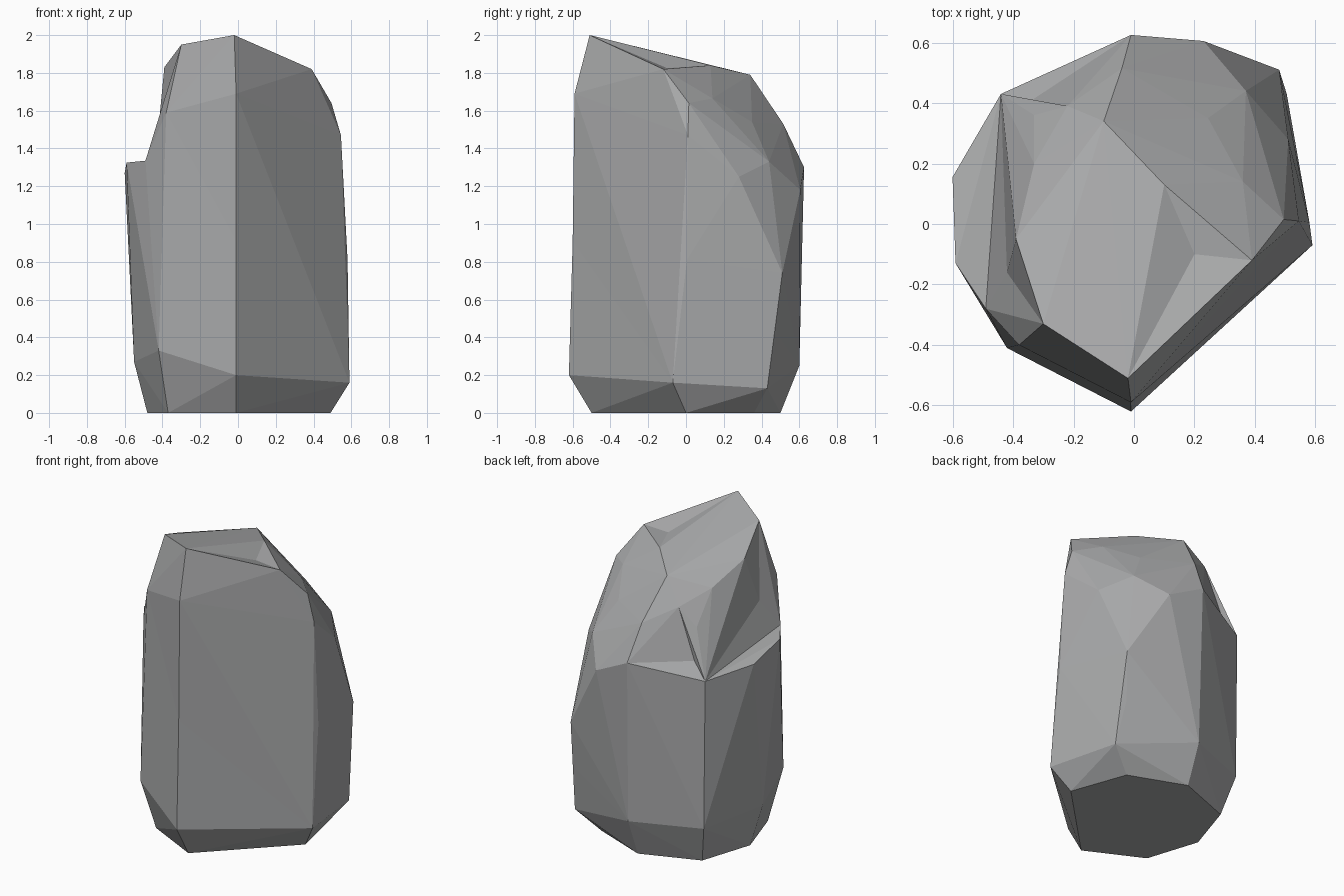
import bpy, bmesh
from mathutils import Vector

if "Cube" in bpy.data.objects:
    bpy.data.objects.remove(bpy.data.objects["Cube"])

stone = bpy.data.materials.new("stone grey")
stone.diffuse_color = (0.40, 0.405, 0.41, 1)
stone.use_nodes = True
stone.node_tree.nodes["Principled BSDF"].inputs["Base Color"].default_value = stone.diffuse_color


def shrink_wrap_rock(name, corners, centre):
    """Wrap corners in a faceted skin. Dented corners are pushed outward until
    the hull picks them up, then every corner goes back to its real place."""
    real = [Vector(c) for c in corners]
    centre = Vector(centre)
    pushed = [c.copy() for c in real]
    for _ in range(60):
        bm = bmesh.new()
        verts = [bm.verts.new(c) for c in pushed]
        bmesh.ops.convex_hull(bm, input=list(bm.verts), use_existing_faces=False)
        missed = [i for i, v in enumerate(verts) if not v.link_faces]
        if not missed:
            break
        for i in missed:
            pushed[i] = centre + (pushed[i] - centre) * 1.008
        last = bm
        bm = None
        last.free()
    if bm is None:
        bm = bmesh.new()
        verts = [bm.verts.new(c) for c in pushed]
        bmesh.ops.convex_hull(bm, input=list(bm.verts), use_existing_faces=False)
    for v, c in zip(verts, real):
        v.co = c
    bmesh.ops.delete(bm, geom=[v for v in verts if not v.link_faces], context='VERTS')
    bmesh.ops.recalc_face_normals(bm, faces=list(bm.faces))
    mesh = bpy.data.meshes.new(name)
    bm.to_mesh(mesh)
    bm.free()
    mesh.materials.append(stone)
    ob = bpy.data.objects.new(name, mesh)
    bpy.context.collection.objects.link(ob)
    return ob


# Foot: flat base outline and the wider ring just above it
base = [(x, y, 0) for x, y in [(-.01, -.5), (.49, 0), (.36, .36), (0, .5),
                               (-.37, .36), (-.48, .02), (-.37, -.32)]]
left_ring = [(-.42, -.41, .33), (-.55, -.01, .27), (-.43, .43, .25)]
ring = [(-.01, -.62, .2), (.59, -.07, .16), (.505, .43, .13), (0, .6, .25)]

# Waist: slight bends along the tall sides
waist = [(-.01, -.6, .91), (.58, .005, .81), (.46, .48, .42), (.48, .51, .74)]

# Crown: broken, sloping top
rim = [(-.01, -.59, 1.69), (.545, .01, 1.47), (.51, .28, 1.25), (.23, .605, 1.18),
       (-.01, .625, 1.3), (.495, .015, 1.64), (.37, .44, 1.33), (-.38, -.4, 1.59)]
top = [(-.02, -.51, 2), (-.3, -.33, 1.95), (.39, -.12, 1.82), (.2, -.1, 1.825),
       (.1, .13, 1.84), (.36, .14, 1.665), (.245, .35, 1.54), (-.1, .34, 1.79),
       (-.04, .515, 1.53), (-.22, .39, 1.634)]
left_break = [(-.39, -.05, 1.83), (-.33, .2, 1.717), (-.33, .36, 1.52),
              (-.345, .405, 1.32), (-.42, -.16, 1.52)]

# Ledge: step on the left side, sharing its inner corners with the body
ledge_inner = [(-.49, -.28, 1.335), (-.44, .43, 1.22)]
ledge_outer = [(-.59, -.13, 1.325), (-.6, .155, 1.27)]

shrink_wrap_rock("rock_body", base + left_ring + ring + waist + rim + top
                 + left_break + ledge_inner, (0, 0, 1))
shrink_wrap_rock("rock_ledge", left_ring + ledge_inner + ledge_outer
                 + [(0, 0, .35), (0, 0, 1.15)], (-.3, 0, .8))
